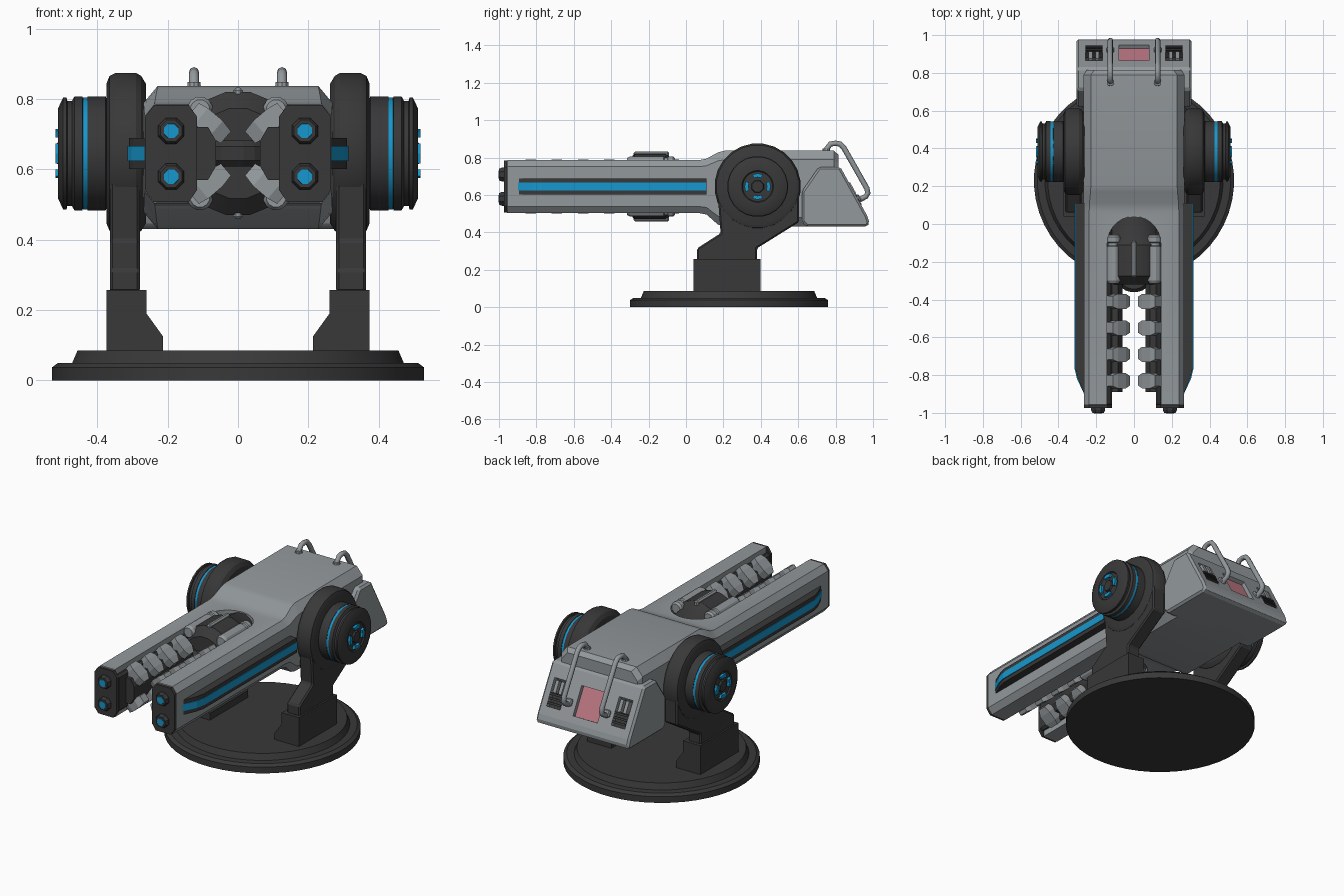
import bpy, bmesh, math
from mathutils import Vector

if "Cube" in bpy.data.objects:
    bpy.data.objects.remove(bpy.data.objects["Cube"])

def material(name, r, g, b):
    m = bpy.data.materials.new(name)
    m.diffuse_color = (r, g, b, 1)
    m.use_nodes = True
    m.node_tree.nodes["Principled BSDF"].inputs["Base Color"].default_value = m.diffuse_color
    return m

GREY = material("armour grey", .29, .315, .33)
DARK = material("dark metal", .040, .040, .040)
BLUE = material("glow blue", .008, .31, .61)
PINK = material("screen pink", .52, .19, .235)

def build(name, verts, faces, mat, mirror=False, bevel=0, smooth=False):
    me = bpy.data.meshes.new(name)
    me.from_pydata(verts, [], faces)
    bm = bmesh.new()
    bm.from_mesh(me)
    bmesh.ops.recalc_face_normals(bm, faces=bm.faces)
    bm.to_mesh(me)
    bm.free()
    ob = bpy.data.objects.new(name, me)
    bpy.context.collection.objects.link(ob)
    me.materials.append(mat)
    if smooth:
        bpy.ops.object.select_all(action='DESELECT')
        ob.select_set(True)
        bpy.context.view_layer.objects.active = ob
        bpy.ops.object.shade_smooth_by_angle(angle=math.radians(28))
    if bevel:
        b = ob.modifiers.new("bevel", 'BEVEL')
        b.width, b.segments, b.limit_method = bevel, 1, 'ANGLE'
    if mirror:
        ob.modifiers.new("mirror", 'MIRROR')
    return ob

def loft(name, rings, mat, **kw):
    """Bridge equal rings of points and cap both ends."""
    n = len(rings[0])
    verts = [p for r in rings for p in r]
    faces = [(k*n+i, k*n+(i+1) % n, (k+1)*n+(i+1) % n, (k+1)*n+i)
             for k in range(len(rings)-1) for i in range(n)]
    faces += [tuple(range(n)), tuple(range(len(verts)-n, len(verts)))]
    return build(name, verts, faces, mat, **kw)

def along(axis, a, p, q):
    return {'x': (a, p, q), 'y': (p, a, q), 'z': (p, q, a)}[axis]

def prism(name, pts, axis, a, b, mat, **kw):
    return loft(name, [[along(axis, h, p, q) for p, q in pts] for h in (a, b)], mat, **kw)

def box(name, x, y, z, mat, **kw):
    return prism(name, [(x[0], y[0]), (x[1], y[0]), (x[1], y[1]), (x[0], y[1])],
                 'z', z[0], z[1], mat, **kw)

def lathe(name, profile, axis, c, n, mat, **kw):
    """profile = (position on axis, radius); c = centre in the other two axes."""
    angs = [2*math.pi*(i+.5)/n for i in range(n)]
    return loft(name, [[along(axis, h, c[0]+r*math.cos(t), c[1]+r*math.sin(t)) for t in angs]
                       for h, r in profile], mat, **kw)

def cut(ob, cutter):
    cutter.hide_render = True
    cutter.hide_viewport = True
    m = ob.modifiers.new("cut", 'BOOLEAN')
    m.operation, m.solver, m.object = 'DIFFERENCE', 'EXACT', cutter

ZC = .645          # height of the gun axis
PIVOT = (.383, ZC)  # pivot in y, z

# Round base
lathe("base", [(0, .53), (.037, .53), (.05, .512), (.05, .472), (.085, .457)],
      'z', (0, .23), 48, DARK, smooth=True)

# Legs, arms and pivot hubs
prism("foot", [(.373, .08), (.213, .08), (.213, .125), (.26, .19), (.26, .257), (.373, .257)],
      'y', .04, .398, DARK, mirror=True)
prism("arm", [(.06, .25), (.06, .315), (.185, .395), (.17, .60), (.383, .75), (.605, .62),
              (.605, .455), (.38, .315), (.38, .25)], 'x', .279, .364, DARK, mirror=True, bevel=.008)
lathe("hub", [(.262, .2), (.275, .222), (.29, .231), (.348, .231), (.365, .222), (.374, .2)],
      'x', PIVOT, 24, DARK, mirror=True, smooth=True)
lathe("hub_cap", [(.37, .15), (.376, .163), (.427, .163), (.429, .155), (.44, .155), (.442, .163),
                  (.465, .163), (.472, .15), (.485, .15), (.487, .16), (.497, .16), (.512, .128),
                  (.512, .085), (.505, .08)], 'x', PIVOT, 24, DARK, mirror=True, smooth=True)
lathe("hub_glow_ring", [(.427, .161), (.441, .161)], 'x', PIVOT, 24, BLUE, mirror=True, smooth=True)
lathe("hub_centre", [(.50, .038), (.515, .032)], 'x', PIVOT, 8, DARK, mirror=True)
for k in range(4):
    arc = [math.radians(90*k + d) for d in (-24, 0, 24)]
    pts = [(PIVOT[0]+r*math.cos(t), PIVOT[1]+r*math.sin(t))
           for r, seq in ((.07, arc), (.05, arc[::-1])) for t in seq]
    prism("hub_light", pts, 'x', .50, .519, BLUE, mirror=True)

# Main body: chamfered sections lofted along y, slot cut between the barrels
def section(y, w, zlo, zhi, cx, cz):
    return [(sx, y, z) for sx, z in (
        (w, zlo+cz), (w, zhi-cz), (w-cx, zhi), (cx-w, zhi),
        (-w, zhi-cz), (-w, zlo+cz), (cx-w, zlo), (w-cx, zlo))]

body = loft("body", [section(-.97, .25, .52, .77, .03, .035), section(-.955, .265, .503, .786, .028, .035),
                     section(.07, .265, .503, .786, .028, .035), section(.11, .266, .495, .794, .03, .038),
                     section(.17, .268, .442, .827, .038, .045), section(.21, .268, .43, .837, .04, .048),
                     section(.79, .268, .43, .837, .04, .048), section(.815, .25, .45, .815, .04, .048)],
            GREY, smooth=True)
arc = [math.pi*i/14 for i in range(15)]
slot = prism("slot_cutter", [(.142, -1.2)] + [(.142*math.cos(t), -.105+.145*math.sin(t)) for t in arc]
             + [(-.142, -1.2)], 'z', .2, 1.1, DARK)
cut(body, slot)

# Barrel liners, tips and muzzles
box("barrel_liner", (.116, .15), (-.965, -.02), (.535, .755), DARK, mirror=True, bevel=.012)
tip = [(.14, .507), (.238, .507), (.264, .54), (.264, .75), (.238, .783), (.14, .783), (.117, .75), (.117, .54)]
prism("barrel_tip", tip, 'y', -.974, -.955, DARK, mirror=True)
for z in (.579, .709):
    lathe("muzzle", [(-.965, .04), (-.985, .04), (-1, .033)], 'y', (.19, z), 8, DARK, mirror=True)
    lathe("muzzle_light", [(-.99, .024), (-1.003, .022)], 'y', (.19, z), 8, BLUE, mirror=True)

# Side strips with a glowing line
def strip(name, x, zh, y0, mat):
    prism(name, [(.26, y0), (x-.012, y0+.09), (x, y0+.14), (x, .11), (.26, .11)], 'z',
          ZC-zh, ZC+zh, mat, mirror=True)
strip("side_strip", .31, .044, -.905, DARK)
strip("side_glow", .314, .021, -.909, BLUE)

# Core between the barrels
lathe("core_drum", [(-.32, .13), (-.275, .178), (-.11, .178), (-.07, .15), (.05, .135)],
      'y', (0, ZC), 16, DARK, smooth=True)
lathe("core_wheel", [(.608, .085), (.625, .102), (.665, .102), (.682, .085)], 'z', (0, -.26), 20, DARK)
for s in (1, -1):
    z0, z1 = sorted((ZC+s*.13, ZC+s*.187))
    box("core_fin", (-.014, .014), (-.28, -.09), (z0, z1), GREY, bevel=.008)
    lathe("core_tube", [(-.315, .028), (-.30, .037), (-.12, .037), (-.115, .031), (-.10, .031),
                        (-.095, .037), (-.07, .037), (-.058, .028)],
          'y', (.108, ZC+s*.125), 12, GREY, mirror=True, smooth=True)

# Rails and diagonal teeth
prism("rail", [(.13, .57), (.085, .57), (.062, .61), (.062, .68), (.085, .72), (.13, .72)],
      'y', -.89, -.28, DARK, mirror=True)
for s in (1, -1):
    for k in range(4):
        y = -.41 - .14*k
        d, n = Vector((-.76, -.65)), Vector((-.65, .76))   # tooth direction and its normal in x, z
        rings = []
        for t, half, thick in ((0, .028, .024), (.03, .04, .03), (.085, .04, .03), (.122, .024, .022)):
            c = Vector((.127, .125)) + d*t
            rings.append([(p.x, y+sy*half, ZC+s*p.y) for p, sy in
                          ((c+n*thick, -1), (c+n*thick, 1), (c-n*thick, 1), (c-n*thick, -1))])
        loft("tooth", rings, GREY, mirror=True)

# Rear block with sloping back panel
rear = prism("rear_block", [(.62, .455), (.645, .43), (.968, .43), (.982, .45), (.968, .49), (.825, .75),
                            (.71, .75), (.62, .62)], 'x', -.305, .305, GREY, bevel=.012)
A, U = Vector((.968, .49)), Vector((-.143, .26)).normalized()
N = Vector((U.y, -U.x))

def slope_box(name, x0, x1, t0, t1, n0, n1, mat, **kw):
    pts = [tuple(A+U*t+N*n) for t, n in ((t0, n0), (t1, n0), (t1, n1), (t0, n1))]
    return prism(name, pts, 'x', x0, x1, mat, **kw)

cut(rear, slope_box("screen_cutter", -.08, .08, .04, .21, -.03, .1, GREY))
slope_box("screen", -.08, .08, .04, .21, -.031, -.023, PINK)
for s in (1, -1):
    x0, x1 = sorted((s*.168, s*.258))
    cut(rear, slope_box("vent_cutter", x0, x1, .05, .21, -.035, .1, GREY))
    slope_box("vent_floor", x0, x1, .05, .21, -.036, -.028, DARK)
    for k in range(3):
        slope_box("vent_slat", x0, x1, .065+.025*k, .077+.025*k, -.03, .004, DARK)
    for x in (.195, .231):
        slope_box("vent_post", s*x-.01, s*x+.01, .13, .2, -.03, .006, GREY)

# Handles over the back edge, with end collars
for s in (1, -1):
    cu = bpy.data.curves.new("handle", 'CURVE')
    cu.dimensions, cu.bevel_depth, cu.bevel_resolution, cu.use_fill_caps = '3D', .0145, 2, True
    path = [(.745, .81), (.755, .85), (.772, .872), (.80, .876), (.825, .872), (.845, .85),
            (.967, .635), (.972, .61), (.962, .592), (.92, .57)]
    sp = cu.splines.new('POLY')
    sp.points.add(len(path)-1)
    for p, (y, z) in zip(sp.points, path):
        p.co = (s*.125, y, z, 1)
    cu.materials.append(GREY)
    bpy.context.collection.objects.link(bpy.data.objects.new("handle", cu))
    lathe("handle_collar", [(.83, .021), (.848, .019)], 'z', (s*.125, .75), 10, GREY)
    slope_box("handle_foot", s*.125-.02, s*.125+.02, .085, .125, -.01, .014, GREY, bevel=.006)
